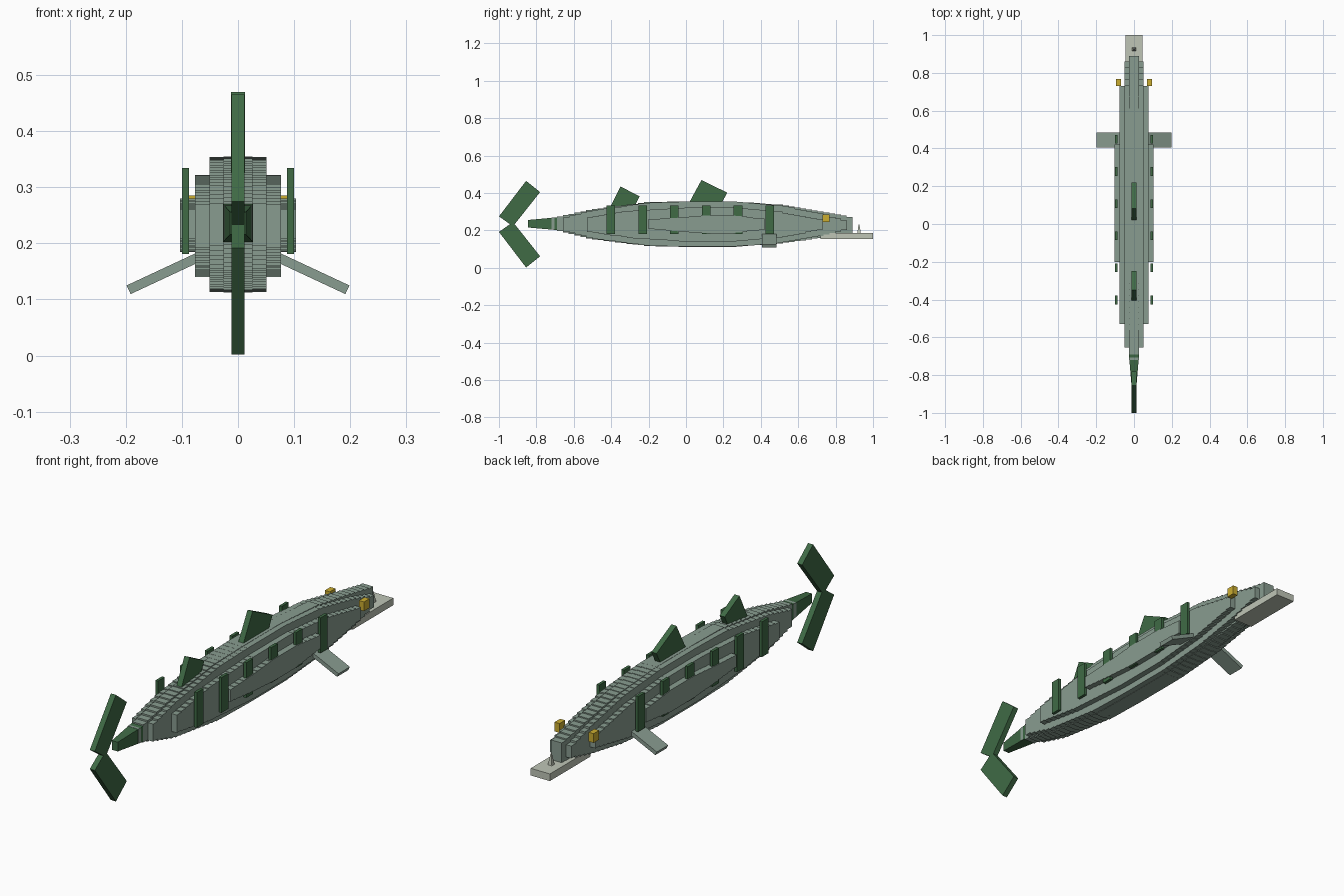
import bpy
import bmesh
from math import radians
from mathutils import Matrix, Vector

cube = bpy.data.objects.get("Cube")
if cube:
    bpy.data.objects.remove(cube, do_unlink=True)


def material(name, rgb):
    m = bpy.data.materials.new(name)
    m.use_nodes = True
    m.diffuse_color = (*rgb, 1)
    m.node_tree.nodes["Principled BSDF"].inputs["Base Color"].default_value = (*rgb, 1)
    return m


SCALE = material("grey green", (0.25, 0.335, 0.28))
GREEN = material("dark green", (0.05, 0.145, 0.06))
PALE = material("pale jaw", (0.52, 0.56, 0.47))
YELLOW = material("eye yellow", (0.60, 0.42, 0.03))


def finish(name, bm, mat):
    bmesh.ops.recalc_face_normals(bm, faces=bm.faces)
    mesh = bpy.data.meshes.new(name)
    bm.to_mesh(mesh)
    bm.free()
    mesh.materials.append(mat)
    obj = bpy.data.objects.new(name, mesh)
    bpy.context.collection.objects.link(obj)
    return obj


def box(name, low, high, mat):
    """Axis-aligned block between two corners."""
    low, high = Vector(low), Vector(high)
    bm = bmesh.new()
    bmesh.ops.create_cube(bm, size=1)
    for v in bm.verts:
        v.co = (low + high) / 2 + v.co * (high - low)
    return finish(name, bm, mat)


def plate(name, profile, half, mat):
    """Side profile of (y, z) points, extruded across x."""
    bm = bmesh.new()
    face = bm.faces.new([bm.verts.new((-half, y, z)) for y, z in profile])
    new = bmesh.ops.extrude_face_region(bm, geom=[face])["geom"]
    bmesh.ops.translate(bm, vec=(2 * half, 0, 0),
                        verts=[g for g in new if isinstance(g, bmesh.types.BMVert)])
    return finish(name, bm, mat)


def sample(keys, y):
    """Bottom and top height of a layer at y."""
    for (ya, ba, ta), (yb, bb, tb) in zip(keys, keys[1:]):
        if y <= yb:
            t = (y - ya) / (yb - ya)
            return ba + (bb - ba) * t, ta + (tb - ta) * t
    return keys[-1][1:]


def stepped_layer(name, keys, half, step=0.031):
    """Slab whose top and bottom edges climb in small stairs."""
    start, end = keys[0][0], keys[-1][0]
    count = round((end - start) / step)
    width = (end - start) / count
    top, bottom = [], []
    for i in range(count):
        y = start + i * width
        b, t = sample(keys, y + width / 2)
        top += [(y, t), (y + width, t)]
        bottom += [(y, b), (y + width, b)]
    outline = []
    for p in top + bottom[::-1]:
        if not outline or (Vector(p) - Vector(outline[-1])).length > 1e-5:
            outline.append(p)
    plate(name, outline, half, SCALE)


# Body: nested stepped layers, (y, bottom, top)
stepped_layer("body_core", [
    (-0.72, 0.21, 0.265), (-0.5, 0.153, 0.313), (-0.2, 0.116, 0.352),
    (0, 0.112, 0.355), (0.25, 0.112, 0.355), (0.5, 0.13, 0.338),
    (0.72, 0.16, 0.302), (0.89, 0.19, 0.27)], 0.026)
stepped_layer("body_inner", [
    (-0.655, 0.20, 0.268), (-0.5, 0.157, 0.307), (-0.2, 0.118, 0.349),
    (0, 0.113, 0.354), (0.25, 0.113, 0.354), (0.5, 0.132, 0.335),
    (0.72, 0.17, 0.29), (0.86, 0.205, 0.25)], 0.051)
stepped_layer("body_flank", [
    (-0.53, 0.195, 0.268), (-0.3, 0.16, 0.305), (0, 0.14, 0.322),
    (0.25, 0.14, 0.322), (0.5, 0.162, 0.30), (0.73, 0.205, 0.255)], 0.077)
stepped_layer("body_side_band", [
    (-0.2, 0.21, 0.26), (-0.05, 0.195, 0.268), (0.1, 0.185, 0.28),
    (0.25, 0.185, 0.28), (0.42, 0.205, 0.262)], 0.103)

# Tail stalk, narrowing toward the tail
bm = bmesh.new()
bmesh.ops.create_cube(bm, size=1)
for v in bm.verts:
    front = v.co.y > 0
    half_x, half_z = (0.027, 0.034) if front else (0.014, 0.02)
    v.co = (2 * v.co.x * half_x, -0.69 if front else -0.845,
            0.236 + 2 * v.co.z * half_z)
finish("tail_stalk", bm, GREEN)

# Tail lobes, mirrored about the middle height
lobe = [(-1, 0.275), (-0.855, 0.465), (-0.78, 0.405), (-0.925, 0.222)]
plate("tail_lobe_upper", lobe, 0.012, GREEN)
plate("tail_lobe_lower", [(y, 0.47 - z - 0.003) for y, z in lobe], 0.012, GREEN)

# Dorsal fins, tilted blocks sunk in the back
plate("dorsal_fin_front", [(0.015, 0.345), (0.083, 0.47), (0.22, 0.402), (0.185, 0.335)],
      0.0122, GREEN)
plate("dorsal_fin_rear", [(-0.405, 0.325), (-0.35, 0.435), (-0.248, 0.382), (-0.285, 0.31)],
      0.0122, GREEN)

for side, tag in ((1, "left"), (-1, "right")):
    # Flank stripes
    for i in range(6):
        y = -0.402 + i * 0.17
        box(f"stripe_{tag}_{i + 1}", (side * 0.087, y - 0.023, 0.181),
            (side * 0.0995, y + 0.023, 0.334), GREEN)
    # Eyes
    box(f"eye_{tag}", (side * 0.07, 0.73, 0.245), (side * 0.094, 0.768, 0.285), YELLOW)
    # Pectoral fins
    fin = box(f"pectoral_fin_{tag}", (-0.075, -0.039, -0.0085), (0.075, 0.039, 0.0085), SCALE)
    fin.data.transform(Matrix.Translation((side * 0.127, 0.445, 0.149))
                       @ Matrix.Rotation(side * radians(25), 4, "Y"))

# Lower jaw and tooth
box("lower_jaw", (-0.046, 0.72, 0.155), (0.046, 1.0, 0.186), PALE)
bm = bmesh.new()
bmesh.ops.create_cone(bm, cap_ends=True, segments=4, radius1=0.014, radius2=0.003, depth=0.05,
                      matrix=Matrix.Translation((0, 0.925, 0.208))
                      @ Matrix.Rotation(radians(45), 4, "Z"))
finish("tooth", bm, PALE)
